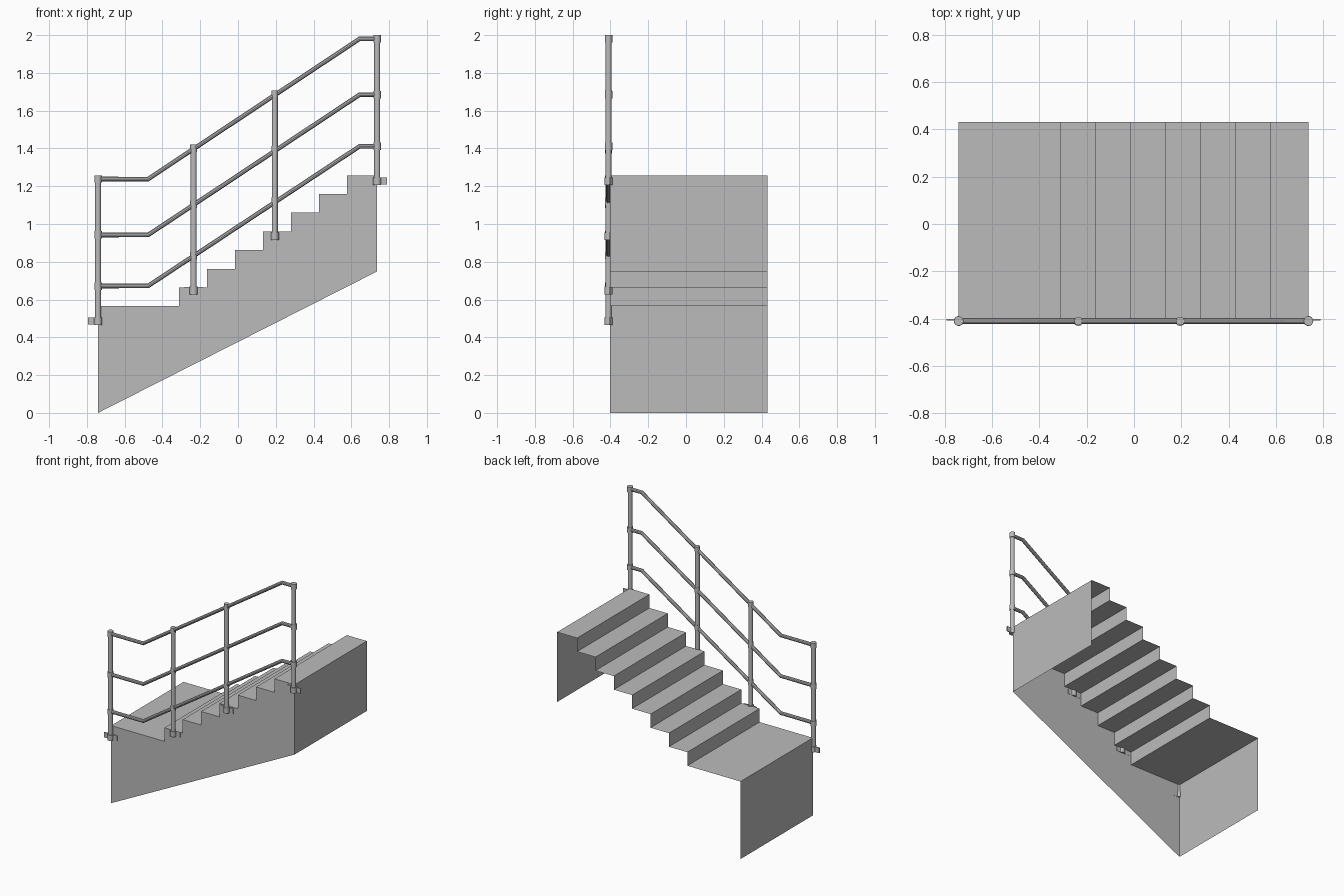
import bpy
import bmesh
from mathutils import Matrix, Vector

cube = bpy.data.objects.get("Cube")
if cube:
    bpy.data.objects.remove(cube, do_unlink=True)

GREY = (0.5, 0.5, 0.5)
mat = bpy.data.materials.new("plain grey")
mat.use_nodes = True
mat.diffuse_color = (*GREY, 1)
mat.node_tree.nodes["Principled BSDF"].inputs["Base Color"].default_value = (*GREY, 1)

LEFT, RIGHT = -0.741, 0.737      # ends of the stair
FRONT, BACK = -0.402, 0.431
RAIL_Y = -0.410
RISE, RUN = 0.099, 0.148


def add_mesh(name, bm):
    mesh = bpy.data.meshes.new(name)
    bm.to_mesh(mesh)
    bm.free()
    mesh.materials.append(mat)
    obj = bpy.data.objects.new(name, mesh)
    bpy.context.collection.objects.link(obj)
    return obj


def smooth(obj):
    bpy.ops.object.select_all(action='DESELECT')
    obj.select_set(True)
    bpy.context.view_layer.objects.active = obj
    bpy.ops.object.shade_smooth_by_angle()


# Stair shell: side wall, end walls, treads and risers; open at back and below
profile = [(LEFT, 0.0), (LEFT, 0.565)]
x, z = -0.312, 0.565
for step in range(7):
    profile += [(x, z), (x, z + RISE)]
    x, z = x + RUN, z + RISE
profile += [(RIGHT, z), (RIGHT, 0.749)]

bm = bmesh.new()
near = [bm.verts.new((px, FRONT, pz)) for px, pz in profile]
far = [bm.verts.new((px, BACK, pz)) for px, pz in profile]
bm.faces.new(near[::-1])
for i in range(len(profile) - 1):
    bm.faces.new((near[i], near[i + 1], far[i + 1], far[i]))
bmesh.ops.recalc_face_normals(bm, faces=bm.faces)
# Make the side wall face outwards
bm.faces.ensure_lookup_table()
if bm.faces[0].normal.y > 0:
    bmesh.ops.reverse_faces(bm, faces=bm.faces)
add_mesh("stair_shell", bm)


# Handrails: level, sloping, level
def rail(name, low, high):
    curve = bpy.data.curves.new(name, 'CURVE')
    curve.dimensions = '3D'
    curve.bevel_depth = 0.013
    curve.bevel_resolution = 3
    path = [(LEFT, low), (-0.476, low), (0.643, high), (RIGHT, high)]
    spline = curve.splines.new('POLY')
    spline.points.add(len(path) - 1)
    for point, (px, pz) in zip(spline.points, path):
        point.co = (px, RAIL_Y, pz, 1)
    curve.materials.append(mat)
    obj = bpy.data.objects.new(name, curve)
    bpy.context.collection.objects.link(obj)
    bpy.ops.object.select_all(action='DESELECT')
    obj.select_set(True)
    bpy.context.view_layer.objects.active = obj
    bpy.ops.object.convert(target='MESH')
    smooth(bpy.context.view_layer.objects.active)


rail("top_rail", 1.238, 1.980)
rail("middle_rail", 0.942, 1.684)
rail("lower_rail", 0.672, 1.411)


# Posts with base socket, rail collars and a fixing plate
def tube(bm, px, bottom, top, radius):
    bmesh.ops.create_cone(
        bm, cap_ends=True, segments=16, radius1=radius, radius2=radius,
        depth=top - bottom,
        matrix=Matrix.Translation((px, RAIL_Y, (bottom + top) / 2)))


def post(name, px, bottom, top, collar):
    bm = bmesh.new()
    tube(bm, px, bottom, top, 0.016)
    tube(bm, px, bottom, bottom + 0.040, 0.021)
    for drop in (0.020, 0.316, 0.588):
        tube(bm, px, top - drop - 0.019, top - drop + 0.020, collar)
    smooth(add_mesh(name, bm))
    bm = bmesh.new()
    centre = Vector((px, FRONT - 0.002, bottom + 0.020))
    bmesh.ops.create_cube(
        bm, size=1, matrix=Matrix.Translation(centre) @ Matrix.Diagonal((0.104, 0.007, 0.038, 1)))
    add_mesh(name + "_plate", bm)


post("lower_end_post", LEFT, 0.466, 1.258, 0.020)
post("lower_middle_post", -0.235, 0.628, 1.420, 0.018)
post("upper_middle_post", 0.195, 0.915, 1.708, 0.018)
post("upper_end_post", RIGHT, 1.207, 2.0, 0.020)
